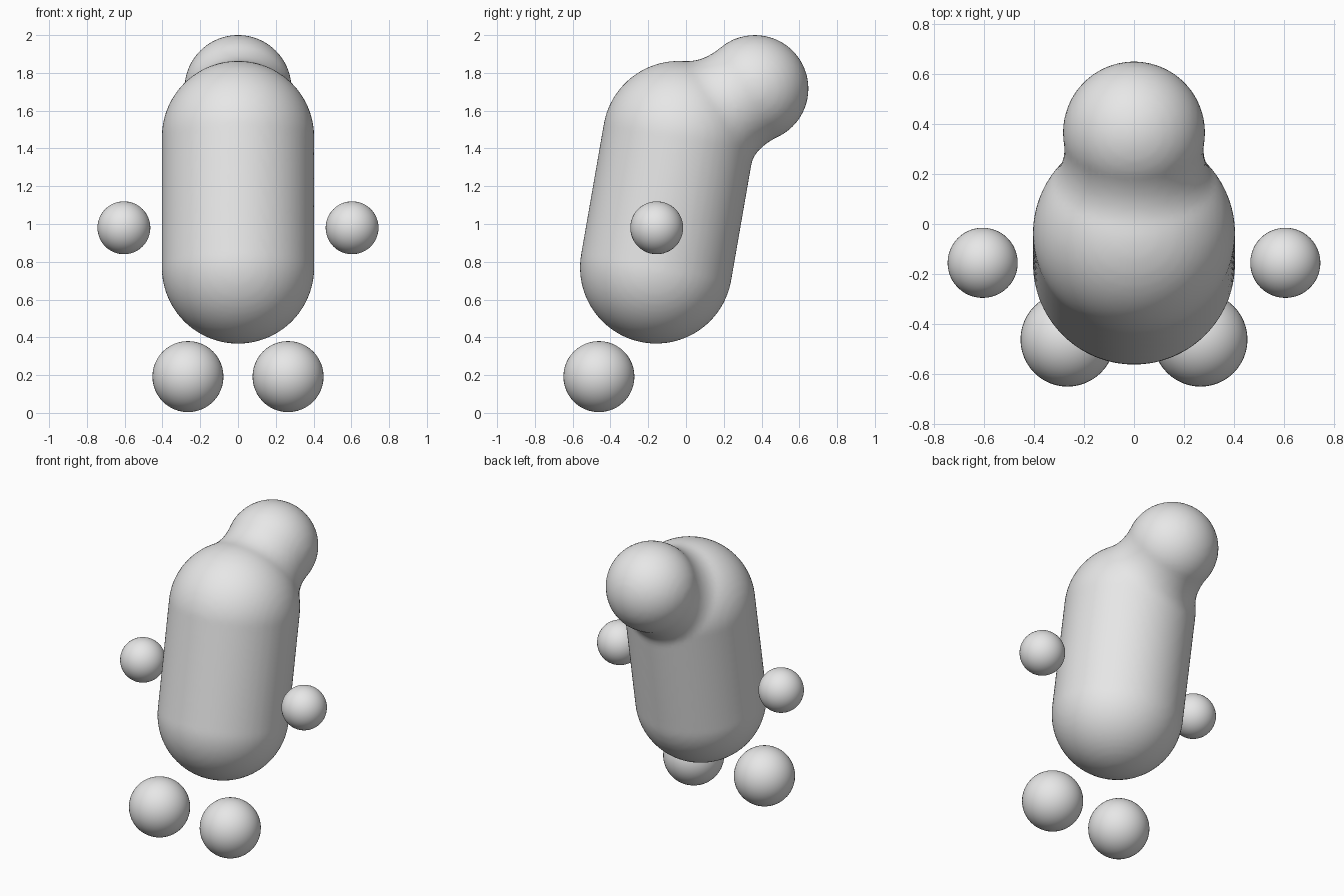
import bpy, bmesh
from mathutils import Vector, Matrix

if "Cube" in bpy.data.objects:
    bpy.data.objects.remove(bpy.data.objects["Cube"])

grey = bpy.data.materials.new("plain grey")
grey.diffuse_color = (0.8, 0.8, 0.8, 1)
grey.use_nodes = True
grey.node_tree.nodes["Principled BSDF"].inputs["Base Color"].default_value = grey.diffuse_color

LOW, HIGH, BODY_R = Vector((0, -0.158, 0.77)), Vector((0, -0.038, 1.46)), 0.403
HEAD, HEAD_R = Vector((0, 0.365, 1.717)), 0.283
FILLET = 0.12


def finish(name, bm):
    mesh = bpy.data.meshes.new(name)
    bm.to_mesh(mesh)
    bm.free()
    mesh.materials.append(grey)
    for p in mesh.polygons:
        p.use_smooth = True
    obj = bpy.data.objects.new(name, mesh)
    bpy.context.collection.objects.link(obj)
    return obj


def ball(name, centre, radius):
    bm = bmesh.new()
    bmesh.ops.create_uvsphere(bm, u_segments=48, v_segments=24, radius=radius,
                              matrix=Matrix.Translation(centre))
    return finish(name, bm)


def distance(p):
    # leaning capsule and head sphere, joined by a round fillet
    axis = HIGH - LOW
    t = min(1, max(0, (p - LOW).dot(axis) / axis.length_squared))
    a = (p - LOW - axis * t).length - BODY_R
    b = (p - HEAD).length - HEAD_R
    u, v = max(FILLET - a, 0), max(FILLET - b, 0)
    return max(FILLET, min(a, b)) - (u * u + v * v) ** 0.5


# Body and head: rough capsule plus sphere, remeshed into one skin
bm = bmesh.new()
axis = HIGH - LOW
bmesh.ops.create_uvsphere(bm, u_segments=48, v_segments=24, radius=BODY_R)
turn = axis.to_track_quat('Z', 'Y').to_matrix()
for v in bm.verts:
    v.co = turn @ v.co + (HIGH if v.co.z > 0.001 else LOW)
bmesh.ops.create_uvsphere(bm, u_segments=48, v_segments=24, radius=HEAD_R,
                          matrix=Matrix.Translation(HEAD))
body = finish("body_and_head", bm)
remesh = body.modifiers.new("skin", 'REMESH')
remesh.mode = 'VOXEL'
remesh.voxel_size = 0.025
remesh.use_smooth_shade = True
skin = bpy.data.meshes.new_from_object(
    body.evaluated_get(bpy.context.evaluated_depsgraph_get()))
body.modifiers.clear()
body.data = skin
skin.materials.clear()
skin.materials.append(grey)

# Settle the skin onto the blended surface
E = 0.001
steps = [Vector((E, 0, 0)), Vector((0, E, 0)), Vector((0, 0, E))]
for v in skin.vertices:
    p = v.co.copy()
    for _ in range(4):
        g = Vector([(distance(p + s) - distance(p - s)) / (2 * E) for s in steps])
        p -= g * distance(p) / max(g.length_squared, 0.2)
    v.co = p
for p in skin.polygons:
    p.use_smooth = True
    p.material_index = 0

# Floating hands and feet
for side, s in (("left", -1), ("right", 1)):
    ball(side + "_hand", (s * 0.604, -0.155, 0.98), 0.14)
    ball(side + "_foot", (s * 0.265, -0.461, 0.192), 0.188)
